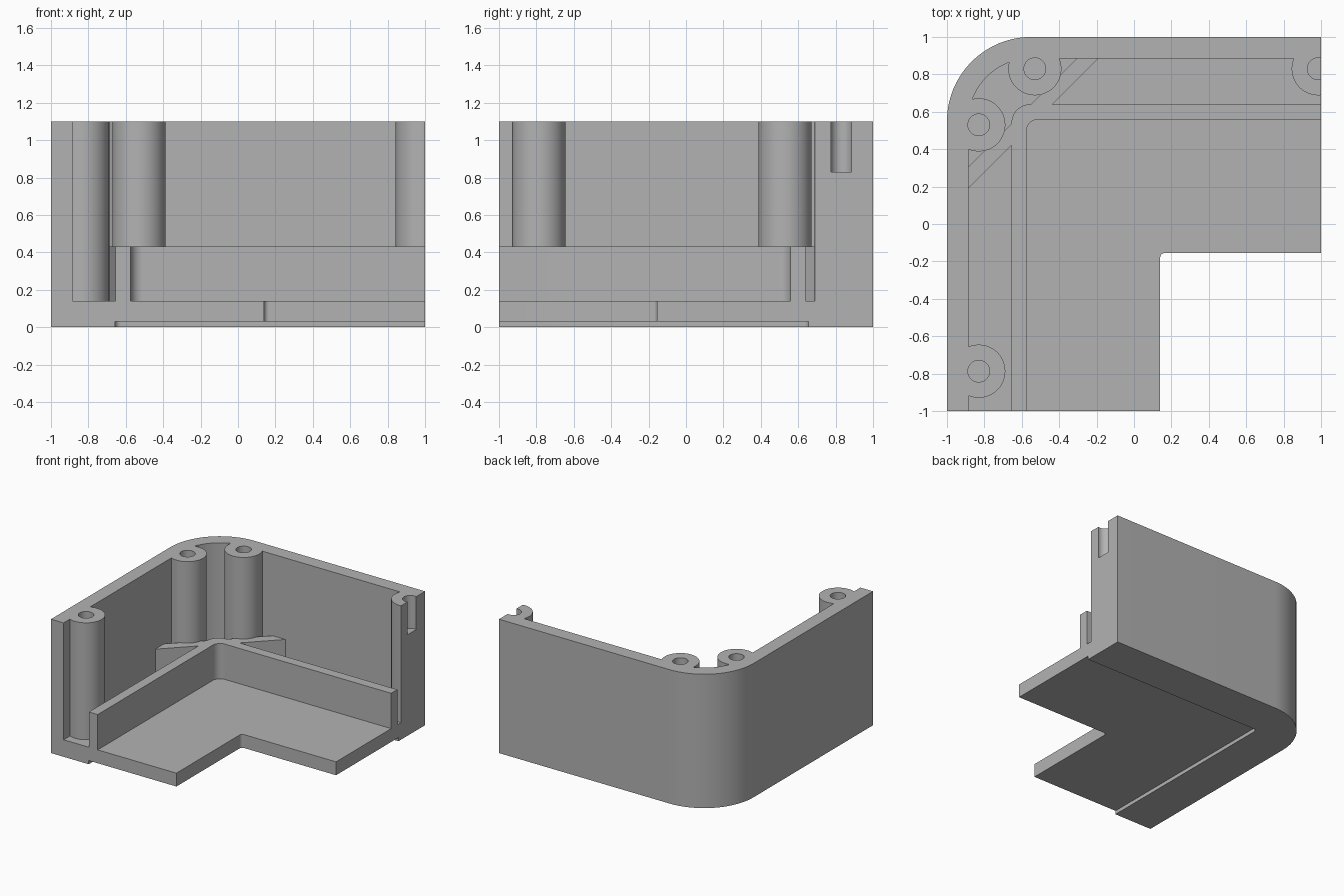
import bpy, bmesh, math
from mathutils import Vector

cube = bpy.data.objects.get("Cube")
if cube:
    bpy.data.objects.remove(cube)

grey = bpy.data.materials.new("light_grey")
grey.use_nodes = True
grey.diffuse_color = (0.45, 0.45, 0.45, 1)
grey.node_tree.nodes["Principled BSDF"].inputs["Base Color"].default_value = grey.diffuse_color

HEIGHT, FLOOR, RIDGE = 1.10, 0.14, 0.43
WALL = 0.115
POST_R, HOLE_R = 0.142, 0.058


def rounded(corners, steps=20):
    """Outline from (x, y) or (x, y, radius) right-angled corners."""
    points = []
    for i, corner in enumerate(corners):
        p = Vector(corner[:2])
        if len(corner) == 2:
            points.append(p)
            continue
        r = corner[2]
        to_prev = (Vector(corners[i - 1][:2]) - p).normalized()
        to_next = (Vector(corners[(i + 1) % len(corners)][:2]) - p).normalized()
        centre = p + r * (to_prev + to_next)
        for k in range(steps + 1):
            t = math.pi / 2 * k / steps
            points.append(centre - r * (math.cos(t) * to_next + math.sin(t) * to_prev))
    return points


def circle(x, y, r, limit=9, n=64):
    """Circle outline, cut flat where it passes x = limit."""
    if x + r <= limit:
        angles = [2 * math.pi * k / n for k in range(n)]
    else:
        a = math.acos((limit - x) / r)
        angles = [a + (2 * math.pi - 2 * a) * k / n for k in range(n + 1)]
    return [Vector((x + r * math.cos(t), y + r * math.sin(t))) for t in angles]


def prism(name, outline, z0, z1):
    bm = bmesh.new()
    face = bm.faces.new([bm.verts.new((p[0], p[1], z0)) for p in outline])
    extruded = bmesh.ops.extrude_face_region(bm, geom=[face])["geom"]
    top = [v for v in extruded if isinstance(v, bmesh.types.BMVert)]
    bmesh.ops.translate(bm, verts=top, vec=(0, 0, z1 - z0))
    bmesh.ops.recalc_face_normals(bm, faces=bm.faces)
    mesh = bpy.data.meshes.new(name)
    bm.to_mesh(mesh)
    bm.free()
    mesh.materials.append(grey)
    ob = bpy.data.objects.new(name, mesh)
    bpy.context.collection.objects.link(ob)
    return ob


def combine(body, part, operation):
    part.hide_render = True
    mod = body.modifiers.new(part.name, "BOOLEAN")
    mod.operation, mod.object, mod.solver = operation, part, "EXACT"
    bpy.context.view_layer.objects.active = body
    bpy.ops.object.modifier_apply(modifier=mod.name)
    bpy.data.objects.remove(part)


# L-shaped floor plate
body = prism("corner_housing", rounded([
    (-1, 1, 0.45), (-1, -1), (0.14, -1), (0.14, -0.155, 0.025), (1, -0.155), (1, 1)]), 0, FLOOR)

# Outer wall around the rounded corner
inner = 1 - WALL
outer_line = rounded([(-1, -1), (-1, 1, 0.45), (1, 1)])
inner_line = rounded([(-inner, -1), (-inner, inner, 0.45 - WALL), (1, inner)])
combine(body, prism("outer_wall", outer_line + inner_line[::-1], FLOOR, HEIGHT), "UNION")

# Low inner ridge
ridge_out = rounded([(-0.655, -1), (-0.655, 0.64, 0.1), (1, 0.64)])
ridge_in = rounded([(-0.575, -1), (-0.575, 0.56, 0.065), (1, 0.56)])
combine(body, prism("inner_ridge", ridge_out + ridge_in[::-1], FLOOR, RIDGE), "UNION")

# Diagonal gussets between ridge and wall, mirrored across the corner
gusset = [(-0.93, 0.145), (-0.62, 0.455), (-0.62, 0.57), (-0.93, 0.26)]
combine(body, prism("left_gusset", gusset, 0.1, RIDGE), "UNION")
combine(body, prism("right_gusset", [(-y, -x) for x, y in gusset], 0.1, RIDGE), "UNION")

# Screw posts
posts = [(-0.83, -0.787), (-0.83, 0.53), (-0.53, 0.83), (0.985, 0.83)]
for x, y in posts:
    combine(body, prism("screw_post", circle(x, y, POST_R, 1), 0.1, HEIGHT), "UNION")

# Blind screw holes
for x, y in posts:
    combine(body, prism("screw_hole", circle(x, y, HOLE_R, n=40), 0.83, HEIGHT + 0.1), "DIFFERENCE")

# Shallow step under the floor
combine(body, prism("underside_step", rounded([
    (-0.657, 0.655, 0.03), (-0.657, -1.1), (1.1, -1.1), (1.1, 0.655)]), -0.1, 0.03), "DIFFERENCE")

# Merge coplanar faces and shade
bm = bmesh.new()
bm.from_mesh(body.data)
bmesh.ops.remove_doubles(bm, verts=bm.verts, dist=0.0001)
bmesh.ops.dissolve_limit(bm, angle_limit=math.radians(0.5), verts=bm.verts, edges=bm.edges)
bm.to_mesh(body.data)
bm.free()
bpy.ops.object.select_all(action="DESELECT")
body.select_set(True)
bpy.context.view_layer.objects.active = body
bpy.ops.object.shade_smooth_by_angle(angle=math.radians(30))
